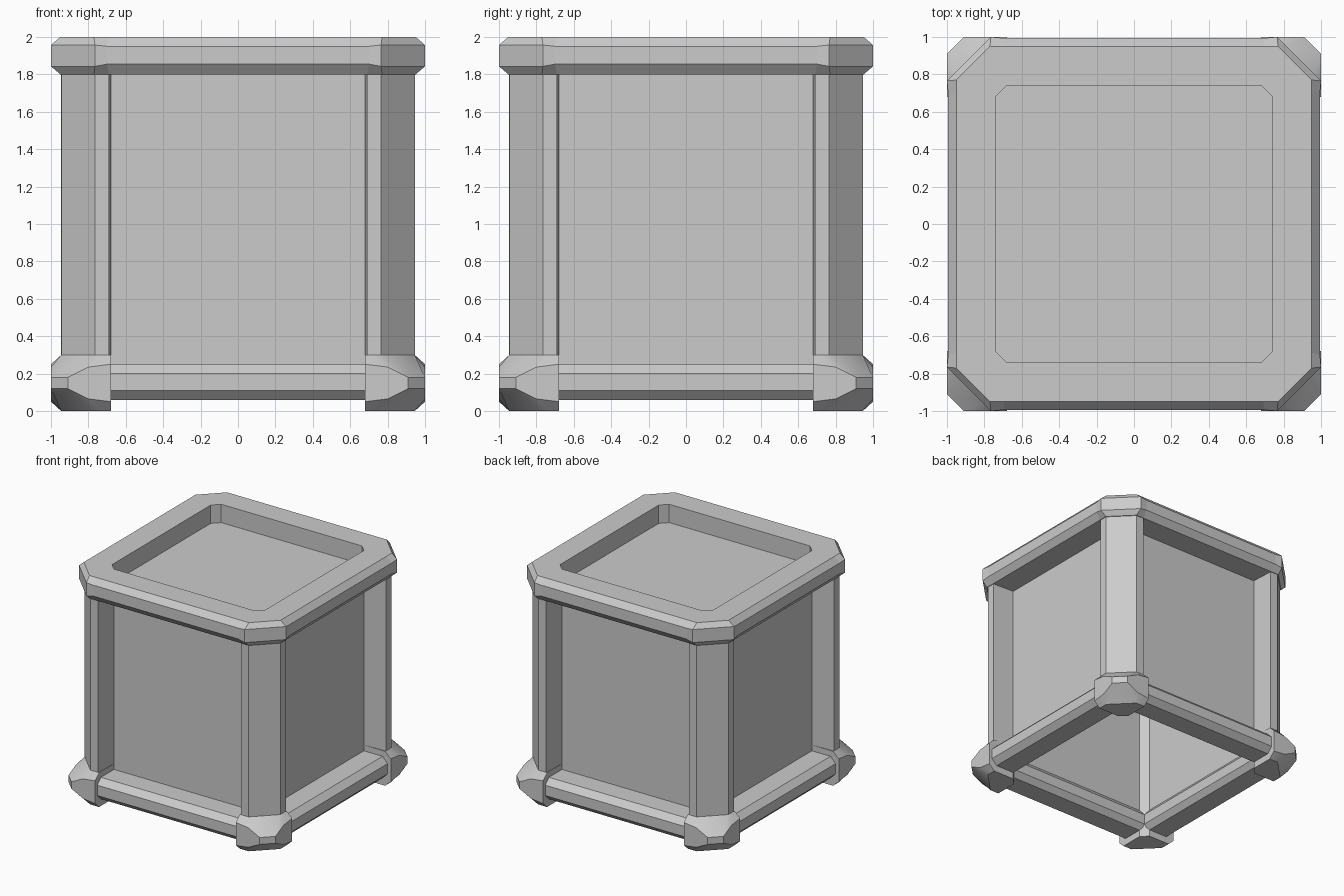
import bpy, bmesh
from math import radians

if "Cube" in bpy.data.objects:
    bpy.data.objects.remove(bpy.data.objects["Cube"])


def loft(name, loops, closed=False, cap=(True, True)):
    """Skin equal-length loops of 3D points; optionally join last to first."""
    bm = bmesh.new()
    rows = [[bm.verts.new(p) for p in loop] for loop in loops]
    pairs = list(zip(rows, rows[1:])) + ([(rows[-1], rows[0])] if closed else [])
    n = len(rows[0])
    for a, b in pairs:
        for i in range(n):
            j = (i + 1) % n
            bm.faces.new((a[i], a[j], b[j], b[i]))
    if not closed:
        for use, row in zip(cap, (rows[0], rows[-1])):
            if use:
                bm.faces.new(row)
    bmesh.ops.recalc_face_normals(bm, faces=bm.faces)
    me = bpy.data.meshes.new(name)
    bm.to_mesh(me)
    bm.free()
    ob = bpy.data.objects.new(name, me)
    bpy.context.collection.objects.link(ob)
    return ob


def around(corner):
    """Repeat one corner's points at all four corners."""
    out, pts = [], list(corner)
    for _ in range(4):
        out += pts
        pts = [(y, -x, z) for x, y, z in pts]
    return out


def sym(half):
    """Mirror points across the corner diagonal."""
    return half + [(y, x, z) for x, y, z in reversed(half)]


def four(ob, base):
    """Copy a part around the z axis."""
    for k in range(4):
        c = ob if k == 0 else ob.copy()
        if k:
            bpy.context.collection.objects.link(c)
        c.name = f"{base}_{k + 1}"
        c.rotation_euler.z = radians(90 * k)


# Hollow body panels with the recessed lid panel, open underneath
body = lambda z: around(sym([(.68, .74, z)]))
loft("body_panels", [body(.2), body(1.84)], cap=(False, True))

# Chamfered top frame, slightly heavier at the corners
section = [
    [(.60, .74, 2), (.68, .74, 2)],
    [(.69, .95, 2), (.77, .95, 2)],
    [(.70, .994, 1.95), (.765, 1, 1.957)],
    [(.70, .994, 1.855), (.765, 1, 1.843)],
    [(.69, .95, 1.8), (.77, .95, 1.8)],
    [(.60, .74, 1.8), (.68, .74, 1.8)],
]
loft("top_frame", [around(sym(s)) for s in section], closed=True)

# Corner posts
post = lambda z: sym([(.68, .74, z), (.69, .945, z), (.765, .945, z)])
four(loft("post", [post(.28), post(1.82)]), "post")

# Bottom rails, chamfered bars
profile = [(.74, .25), (.92, .25), (.97, .20), (.97, .11), (.92, .06),
           (.74, .06), (.70, .11), (.70, .20)]
rail = loft("rail", [[(x, -y, z) for y, z in profile] for x in (-.70, .70)])
four(rail, "bottom_rail")

# Faceted feet with softened upper and lower slopes
upper = [
    [(.68, .74, .30), (.68, .945, .30), (.72, .945, .30), (.765, .945, .30)],
    [(.68, .74, .25), (.68, 1, .25), (.80, 1, .235), (.91, 1, .18)],
]
lower = [[(x, y, .30 - z) for x, y, z in row] for row in reversed(upper)]
foot = loft("foot", [sym(r) for r in upper + lower])
bpy.context.view_layer.objects.active = foot
foot.select_set(True)
bpy.ops.object.shade_smooth_by_angle(angle=radians(30))
four(foot, "foot")
